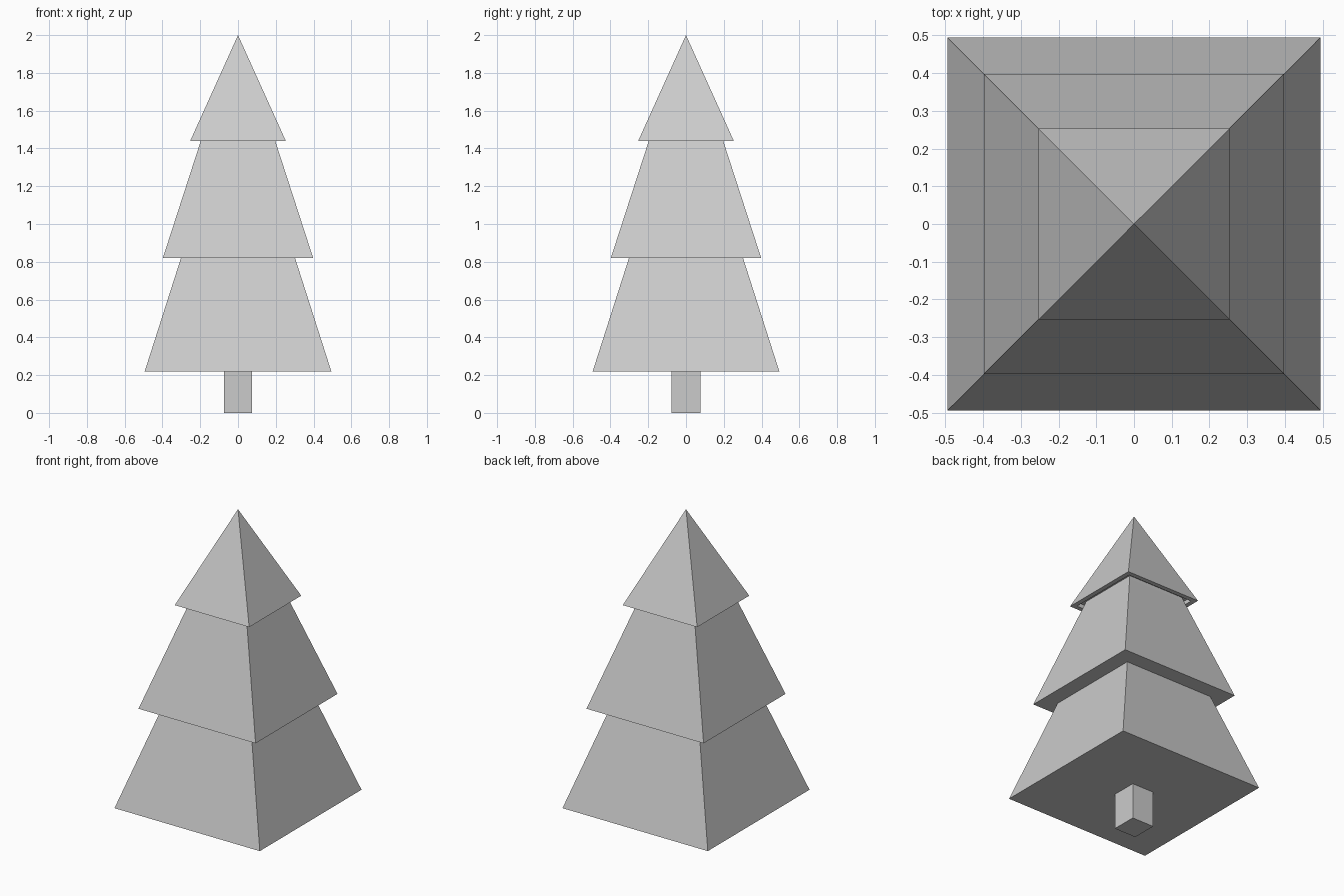
import bpy, bmesh

if "Cube" in bpy.data.objects:
    bpy.data.objects.remove(bpy.data.objects["Cube"])


def square_loft(name, profile, depth_scale=1.0):
    """Stack square rings of (half width, height); zero width makes a point."""
    bm = bmesh.new()
    rings = []
    for h, z in profile:
        corners = [(-1, -1), (1, -1), (1, 1), (-1, 1)] if h else [(0, 0)]
        rings.append([bm.verts.new((x * h, y * h * depth_scale, z)) for x, y in corners])
    for low, high in zip(rings, rings[1:]):
        for i in range(4):
            j = (i + 1) % 4
            top = [high[j], high[i]] if len(high) == 4 else [high[0]]
            bm.faces.new([low[i], low[j]] + top)
    bm.faces.new(rings[0][::-1])
    if len(rings[-1]) == 4:
        bm.faces.new(rings[-1])
    mesh = bpy.data.meshes.new(name)
    bm.to_mesh(mesh)
    bm.free()
    obj = bpy.data.objects.new(name, mesh)
    bpy.context.collection.objects.link(obj)
    return obj


# Trunk
square_loft("trunk", [(0.074, 0), (0.074, 0.22)], 1.05)

# Three overhanging tiers; the top tier has a shallow recess under its rim
square_loft("foliage", [
    (0.494, 0.22), (0.302, 0.82),
    (0.398, 0.82), (0.197, 1.44),
    (0.190, 1.465), (0.225, 1.465), (0.225, 1.44),
    (0.253, 1.44), (0, 2.0),
])
